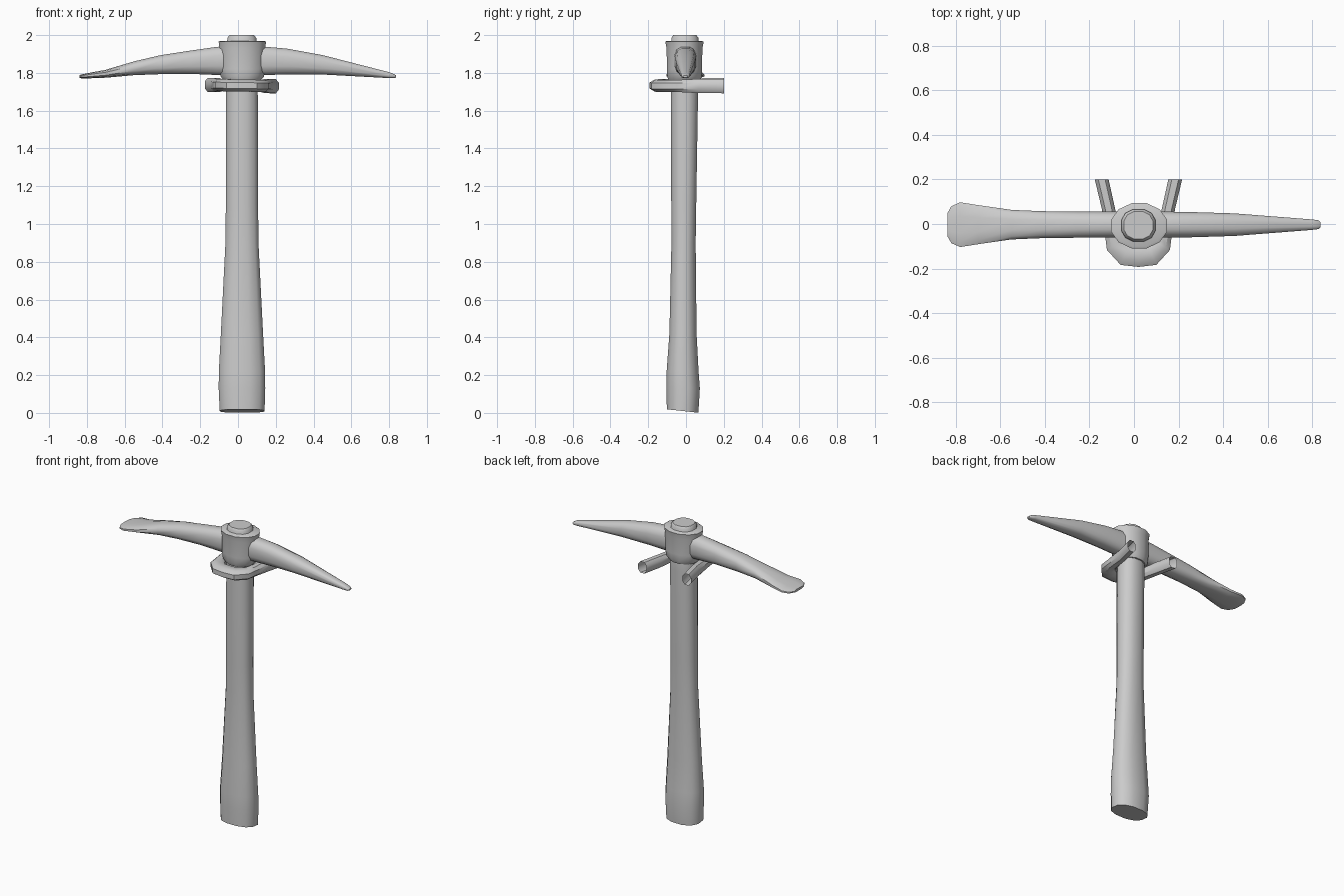
import bpy, bmesh, math
from mathutils import Vector


def loft(name, sections, sides=12, power=1.0, caps=True, angle=40):
    """Skin a row of superelliptic sections given as (centre, half_axis_u, half_axis_v)."""
    bm = bmesh.new()
    rings = []
    for c, u, v in sections:
        ring = []
        for i in range(sides):
            a = 2 * math.pi * (i + 0.5) / sides
            cu = math.copysign(abs(math.cos(a)) ** power, math.cos(a))
            sv = math.copysign(abs(math.sin(a)) ** power, math.sin(a))
            ring.append(bm.verts.new(Vector(c) + Vector(u) * cu + Vector(v) * sv))
        rings.append(ring)
    for a, b in zip(rings, rings[1:]):
        for i in range(sides):
            j = (i + 1) % sides
            bm.faces.new((a[i], a[j], b[j], b[i]))
    if caps:
        bm.faces.new(rings[0][::-1])
        bm.faces.new(rings[-1])
    bmesh.ops.recalc_face_normals(bm, faces=bm.faces)
    me = bpy.data.meshes.new(name)
    bm.to_mesh(me)
    bm.free()
    ob = bpy.data.objects.new(name, me)
    bpy.context.collection.objects.link(ob)
    bpy.context.view_layer.objects.active = ob
    ob.select_set(True)
    bpy.ops.object.shade_smooth_by_angle(angle=math.radians(angle))
    ob.select_set(False)
    return ob


def upright(rows):
    # z, x centre, y centre, half width x, half width y
    return [((x, y, z), (rx, 0, 0), (0, ry, 0)) for z, x, y, rx, ry in rows]


def sideways(rows):
    # x, bottom z, top z, half width y
    return [((x, -0.003, (lo + hi) / 2), (0, w, 0), (0, 0, (hi - lo) / 2))
            for x, lo, hi, w in rows]


# Handle, flared towards the butt, with its end showing above the head
handle = loft("handle", upright([
    (0.01, 0.022, -0.018, 0.122, 0.086), (0.13, 0.021, -0.015, 0.127, 0.091),
    (0.22, 0.021, -0.018, 0.126, 0.087), (0.42, 0.021, -0.016, 0.115, 0.074),
    (0.90, 0.021, -0.013, 0.090, 0.066), (1.10, 0.021, -0.012, 0.088, 0.068),
    (1.70, 0.021, -0.008, 0.086, 0.074), (1.985, 0.020, -0.006, 0.079, 0.074),
    (2.00, 0.020, -0.006, 0.067, 0.063)]), power=0.85)
# Slightly tilted butt
for v in handle.data.vertices:
    if v.co.z < 0.05:
        v.co.z -= (v.co.y + 0.018) * 0.11

# Socket around the handle
loft("head_socket", upright([
    (1.755, 0.022, -0.008, 0.095, 0.085), (1.78, 0.023, -0.008, 0.118, 0.094),
    (1.82, 0.023, -0.008, 0.125, 0.096), (1.93, 0.023, -0.008, 0.125, 0.098),
    (1.965, 0.023, -0.008, 0.130, 0.105), (1.97, 0.023, -0.008, 0.120, 0.095)]), sides=12)

# Pointed pick arm
loft("pick_arm", sideways([
    (0.05, 1.785, 1.945, 0.060), (0.15, 1.787, 1.94, 0.060), (0.26, 1.79, 1.93, 0.058),
    (0.45, 1.79, 1.895, 0.052), (0.80, 1.772, 1.804, 0.024),
    (0.828, 1.772, 1.793, 0.020), (0.837, 1.776, 1.787, 0.012)]), power=0.75)

# Broad blade arm
loft("blade_arm", sideways([
    (-0.01, 1.785, 1.945, 0.060), (-0.11, 1.787, 1.94, 0.060), (-0.25, 1.793, 1.92, 0.060),
    (-0.41, 1.792, 1.895, 0.062), (-0.55, 1.787, 1.862, 0.068),
    (-0.70, 1.774, 1.817, 0.090), (-0.78, 1.771, 1.802, 0.103),
    (-0.82, 1.770, 1.794, 0.085), (-0.838, 1.772, 1.789, 0.052)]), power=0.75)

# U-shaped strap under the head, open ended towards the back
half = [(0.165, 0.20, 0.033), (0.135, 0.07, 0.031), (0.117, -0.04, 0.036),
        (0.105, -0.095, 0.045), (0.06, -0.137, 0.054)]
path = [(-x, y, r) for x, y, r in half] + [(0, -0.140, 0.056)] + [(x, y, r) for x, y, r in half[::-1]]
strap = []
for i, (x, y, r) in enumerate(path):
    a, b = path[max(i - 1, 0)], path[min(i + 1, len(path) - 1)]
    t = Vector((b[0] - a[0], b[1] - a[1], 0)).normalized()
    if i in (0, len(path) - 1):
        t = Vector((0, math.copysign(1, b[1] - a[1]), 0))
    n = Vector((t.y, -t.x, 0))
    h = 0.040 if y > 0 else 0.034
    strap.append(((x + 0.02, y, 1.733 - 0.02 * x), n * r, (0, 0, h)))
loft("strap", strap, sides=8, power=0.8, caps=False)
